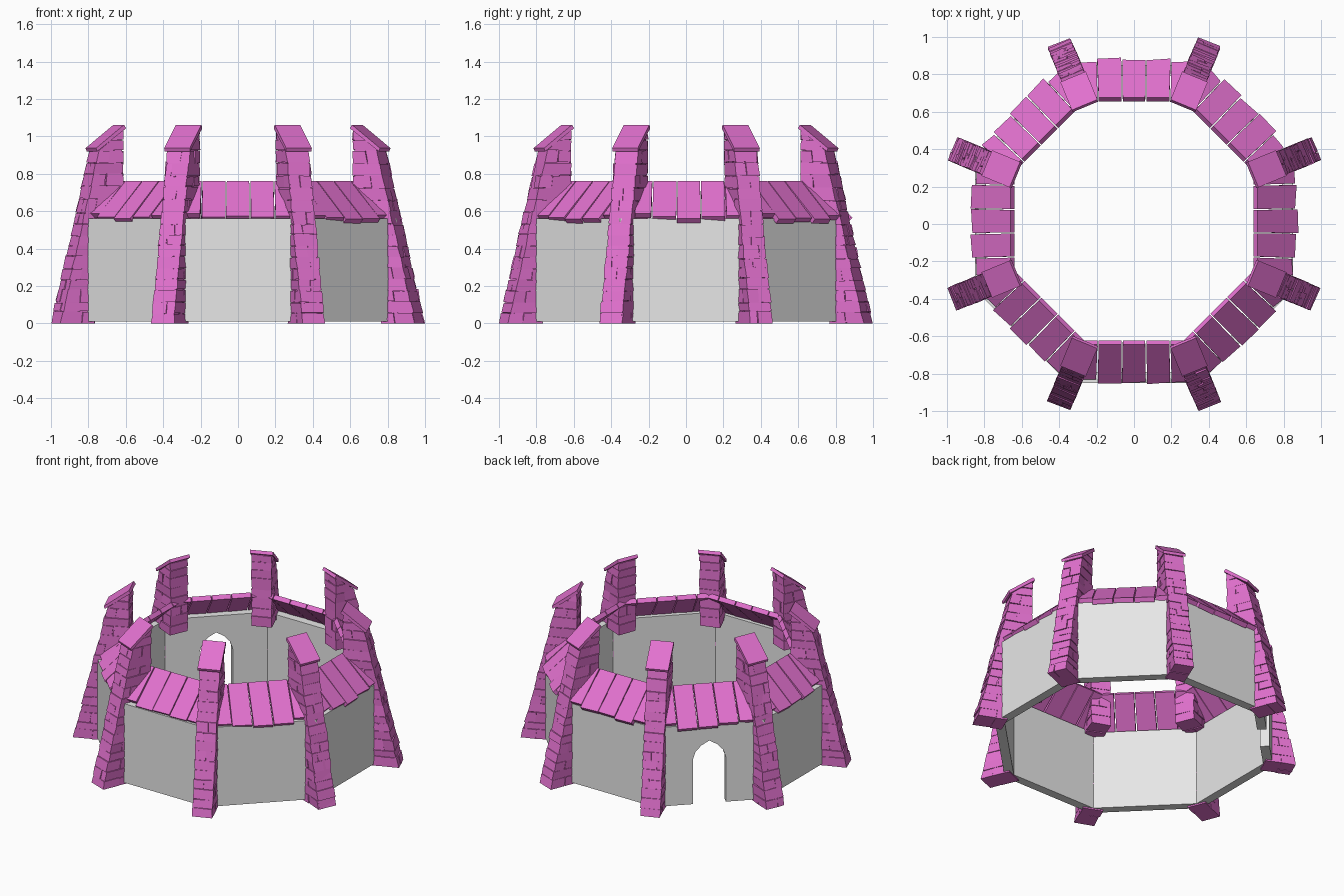
import bpy, bmesh, math, random

random.seed(4)
if "Cube" in bpy.data.objects:
    bpy.data.objects.remove(bpy.data.objects["Cube"], do_unlink=True)


def make_material(name, color):
    mat = bpy.data.materials.new(name)
    mat.use_nodes = True
    mat.diffuse_color = color
    mat.node_tree.nodes["Principled BSDF"].inputs["Base Color"].default_value = color
    return mat


GREY = make_material("plain grey", (0.8, 0.8, 0.8, 1))
PINK = make_material("orchid pink", (0.76, 0.165, 0.62, 1))
TAN = math.tan(math.pi / 8)


def jit(amount):
    return random.uniform(-amount, amount)


def lerp(a, b, t):
    return a + (b - a) * t


def place(angle, u, r, z):
    """Point at sideways offset u, distance r outward along angle, height z."""
    c, s = math.cos(angle), math.sin(angle)
    return (r * c - u * s, r * s + u * c, z)


def loft(bm, angle, loop_a, loop_b):
    """Closed solid between two matching loops of (u, r, z) points."""
    a = [bm.verts.new(place(angle, *p)) for p in loop_a]
    b = [bm.verts.new(place(angle, *p)) for p in loop_b]
    bm.faces.new(a)
    bm.faces.new(b[::-1])
    for i in range(len(a)):
        j = (i + 1) % len(a)
        bm.faces.new((a[j], a[i], b[i], b[j]))


def finish(name, bm, mat, shift_y=0.0):
    bmesh.ops.recalc_face_normals(bm, faces=bm.faces[:])
    mesh = bpy.data.meshes.new(name)
    bm.to_mesh(mesh)
    bm.free()
    mesh.materials.append(mat)
    obj = bpy.data.objects.new(name, mesh)
    obj.location.y = shift_y
    bpy.context.collection.objects.link(obj)


# Octagonal wall, one panel per side, with a pointed doorway in one of them
WALL_OUT, WALL_IN, WALL_LOW, WALL_TOP = 0.85, 0.79, 0.01, 0.56
DOOR = [(0.106, WALL_LOW), (0.106, 0.32), (0.088, 0.375), (0.05, 0.415), (0, 0.445)]
DOOR_SIDE = 3


def panel(r, door):
    h = r * TAN
    outline = [(h, WALL_LOW), (h, WALL_TOP), (-h, WALL_TOP), (-h, WALL_LOW)]
    if door:
        outline += [(-u, z) for u, z in DOOR] + DOOR[-2::-1]
    return [(u, r, z) for u, z in outline]


bm = bmesh.new()
for side in range(8):
    has_door = side == DOOR_SIDE
    loft(bm, side * math.pi / 4, panel(WALL_OUT, has_door), panel(WALL_IN, has_door))
finish("wall", bm, GREY)

# Sloping roof planks, five to a side, the end ones shorter and mitred
EAVE, RIDGE = (0.872, 0.565), (0.66, 0.762)
THICK_R, THICK_Z = 0.021, 0.024
INNER_CUTS = [-0.27, -0.192, -0.063, 0.063, 0.192, 0.27]
OUTER_CUTS = [-0.29, -0.198, -0.066, 0.066, 0.198, 0.29]


def plank_end(u0, u1, r, z, skew):
    return [(u0, r - skew, z), (u1, r + skew, z),
            (u1, r + skew - THICK_R, z - THICK_Z), (u0, r - skew - THICK_R, z - THICK_Z)]


for side in range(8):
    bm = bmesh.new()
    for i in range(5):
        gap = 0.003
        drop = jit(0.01) - (0.02 if i in (0, 4) else 0)
        low = plank_end(OUTER_CUTS[i] + gap + jit(0.002), OUTER_CUTS[i + 1] - gap + jit(0.002),
                        EAVE[0] + drop, EAVE[1] - drop * 0.9, jit(0.005))
        high = plank_end(INNER_CUTS[i] + gap, INNER_CUTS[i + 1] - gap, RIDGE[0], RIDGE[1], 0)
        loft(bm, side * math.pi / 4, low, high)
    finish("roof_planks_%d" % (side + 1), bm, PINK, 0.015)

# Buttress shape: battered outer face, corbelled inner face, slanted top
FOOT_IN, HEAD_IN, CORBEL = 0.855, 0.69, 0.53
FOOT_OUT, HEAD_OUT, SHOULDER, PEAK = 1.055, 0.833, 0.925, 1.042
HALF = 0.065


def outer_r(z):
    if z <= SHOULDER:
        return lerp(FOOT_OUT, HEAD_OUT, z / SHOULDER)
    return lerp(HEAD_OUT, HEAD_IN, (z - SHOULDER) / (PEAK - SHOULDER))


def stone(bm, angle, u0, u1, z0, z1, r_low, r_high):
    """Rough block; r_low and r_high are its (inner, outer) at bottom and top."""
    def ring(z, r):
        return [(u + jit(0.004), d + jit(0.003), z + jit(0.0025))
                for u, d in ((u0, r[0]), (u1, r[0]), (u1, r[1]), (u0, r[1]))]
    low, high = ring(z0, r_low), ring(z1, r_high)
    if z0 <= 0.003:
        low = [(u, r, 0.0) for u, r, _ in low]
    loft(bm, angle, low, high)


def buttress(bm, angle):
    # Mortar core
    inset = 0.007
    profile = [(FOOT_IN + inset, 0.004), (FOOT_OUT - inset, 0.004),
               (HEAD_OUT - inset, SHOULDER), (HEAD_IN + inset, PEAK - 0.01),
               (HEAD_IN + inset, CORBEL + 0.01), (FOOT_IN + inset, CORBEL + 0.01)]
    loft(bm, angle, *[[(s * (HALF - inset), r, z) for r, z in profile] for s in (-1, 1)])

    # Courses of rough stones
    levels = [CORBEL * i / 9 for i in range(10)]
    levels += [lerp(CORBEL, SHOULDER, i / 6) for i in range(1, 7)] + [0.98, 1.03]
    levels = [z + (jit(0.008) if 0 < z < 0.9 and z != CORBEL else 0) for z in levels]
    for row, (za, zb) in enumerate(zip(levels, levels[1:])):
        z0, z1 = za + 0.0015, zb - 0.0015
        inner = FOOT_IN if za < CORBEL - 0.001 else HEAD_IN
        count = max(1, round((outer_r(z0) - inner) / 0.085) - row % 2)
        cuts = [0] + [(i + jit(0.25)) / count for i in range(1, count)] + [1]
        for t0, t1 in zip(cuts, cuts[1:]):
            spans = []
            for z in (z0, z1):
                out = outer_r(z)
                spans.append((lerp(inner, out, t0) + 0.0015, lerp(inner, out, t1) - 0.0015))
            split = jit(0.03)
            if t1 == 1 and random.random() < 0.6:
                sides = [(-HALF, split - 0.0015), (split + 0.0015, HALF)]
            else:
                sides = [(-HALF, HALF)]
            for u0, u1 in sides:
                bulge = jit(0.004)
                low, high = [(a, b + bulge) for a, b in spans]
                stone(bm, angle, u0, u1, z0, z1, low, high)


def cap(bm, angle):
    # Slanted capstone with a small overhang
    hw = 0.074
    section = [(0.845, 0.92), (0.852, 0.937), (0.69, 1.062), (0.678, 1.043)]
    loft(bm, angle, *[[(s * hw, r, z) for r, z in section] for s in (-1, 1)])


for corner in range(8):
    angle = (corner + 0.5) * math.pi / 4
    bm = bmesh.new()
    buttress(bm, angle)
    finish("buttress_%d" % (corner + 1), bm, PINK)
    bm = bmesh.new()
    cap(bm, angle)
    finish("buttress_cap_%d" % (corner + 1), bm, PINK)
